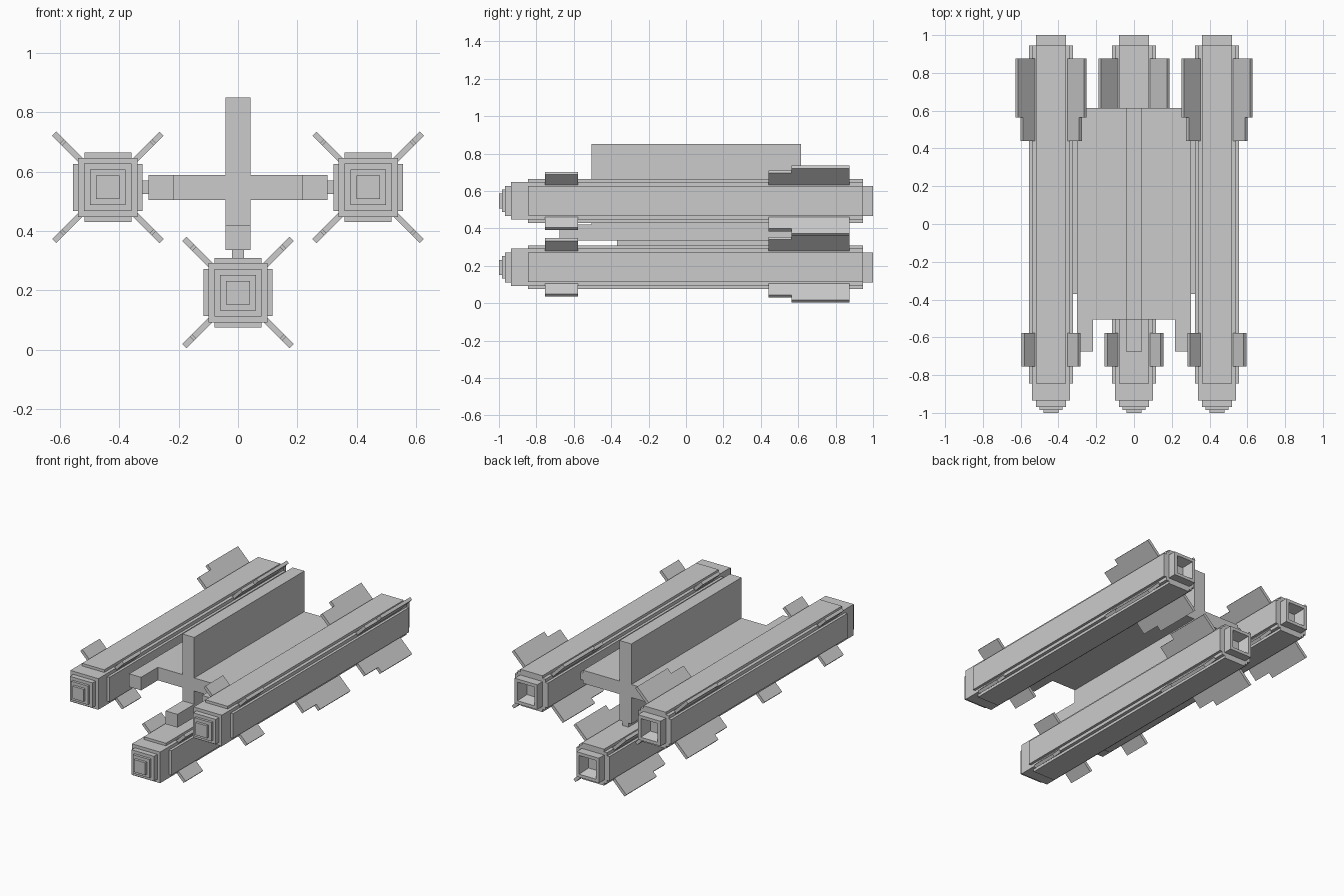
import bpy, bmesh
from math import radians
from mathutils import Matrix, Vector

if "Cube" in bpy.data.objects:
    bpy.data.objects.remove(bpy.data.objects["Cube"])


def finish(bm, name):
    bmesh.ops.recalc_face_normals(bm, faces=bm.faces)
    me = bpy.data.meshes.new(name)
    bm.to_mesh(me)
    bm.free()
    ob = bpy.data.objects.new(name, me)
    bpy.context.collection.objects.link(ob)
    return ob


def box(name, x, y, z):
    bm = bmesh.new()
    bmesh.ops.create_cube(bm, size=1)
    for v in bm.verts:
        v.co = [a[0] if c < 0 else a[1] for a, c in zip((x, y, z), v.co)]
    return finish(bm, name)


def prism(name, outline, thick, mat):
    """Extrude a flat (u, v) outline symmetrically about its plane."""
    bm = bmesh.new()
    f = bm.faces.new([bm.verts.new((u, v, -thick / 2)) for u, v in outline])
    r = bmesh.ops.extrude_face_region(bm, geom=[f])
    for v in r["geom"]:
        if isinstance(v, bmesh.types.BMVert):
            v.co.z += thick
    bm.transform(mat)
    return finish(bm, name)


def square_loft(name, profile, centre):
    """Loft square rings (y, half width) into a stepped tube."""
    bm = bmesh.new()
    rings = [[bm.verts.new((sx * h, y, sz * h)) for sx, sz in ((-1, -1), (1, -1), (1, 1), (-1, 1))]
             for y, h in profile]
    for a, b in zip(rings, rings[1:]):
        for i in range(4):
            j = (i + 1) % 4
            bm.faces.new((a[i], a[j], b[j], b[i]))
    bm.faces.new(rings[0])
    bm.faces.new(rings[-1])
    bm.transform(Matrix.Translation(centre))
    return finish(bm, name)


# stepped nose, body, narrow tail and open nozzle
BODY = [(-1, .04), (-.984, .04), (-.984, .06), (-.968, .06), (-.968, .08), (-.935, .08),
        (-.935, .1), (.945, .1), (.945, .08), (1, .08), (1, .06), (.93, .042)]
FRONT_FIN = [(.12, -.755), (.21, -.755), (.21, -.577), (.12, -.577)]
REAR_FIN = [(.12, .44), (.22, .44), (.22, .565), (.256, .565), (.256, .875), (.12, .875)]

for side, cx, cz in (("left", -.439, .547), ("right", .439, .547), ("lower", 0, .192)):
    c = Vector((cx, 0, cz))
    square_loft(f"{side}_missile_body", BODY, c)
    for k in range(4):
        # raised panel on each side of the body
        panel = box(f"{side}_side_panel_{k}", (.09, .117), (-.845, .945), (-.079, .079))
        panel.data.transform(Matrix.Translation(c) @ Matrix.Rotation(radians(90 * k), 4, 'Y'))
        # diagonal fins at the body corners
        m = Matrix.Translation(c) @ Matrix.Rotation(radians(45 + 90 * k), 4, 'Y')
        prism(f"{side}_front_fin_{k}", FRONT_FIN, .02, m)
        prism(f"{side}_rear_fin_{k}", REAR_FIN, .02, m)

# launcher rack: cross of two plates
box("rack_upright", (-.042, .042), (-.505, .615), (.335, .85))
for s, side in ((-1, "left"), (1, "right")):
    # wing plate with a forward prong at its outer end
    wing = [(.042, -.505), (.217, -.505), (.217, -.675), (.302, -.675), (.302, .615), (.042, .615)]
    prism(f"rack_{side}_wing", [(s * x, y) for x, y in wing], .084,
          Matrix.Translation((0, 0, .547)))
    # launch rail between wing and missile
    box(f"{side}_launch_rail", sorted((s * .302, s * .325)), (-.37, .615), (.525, .57))
box("rack_lower_prong", (-.042, .042), (-.675, -.505), (.335, .42))
box("lower_launch_rail", (-.021, .021), (-.37, .615), (.305, .335))
